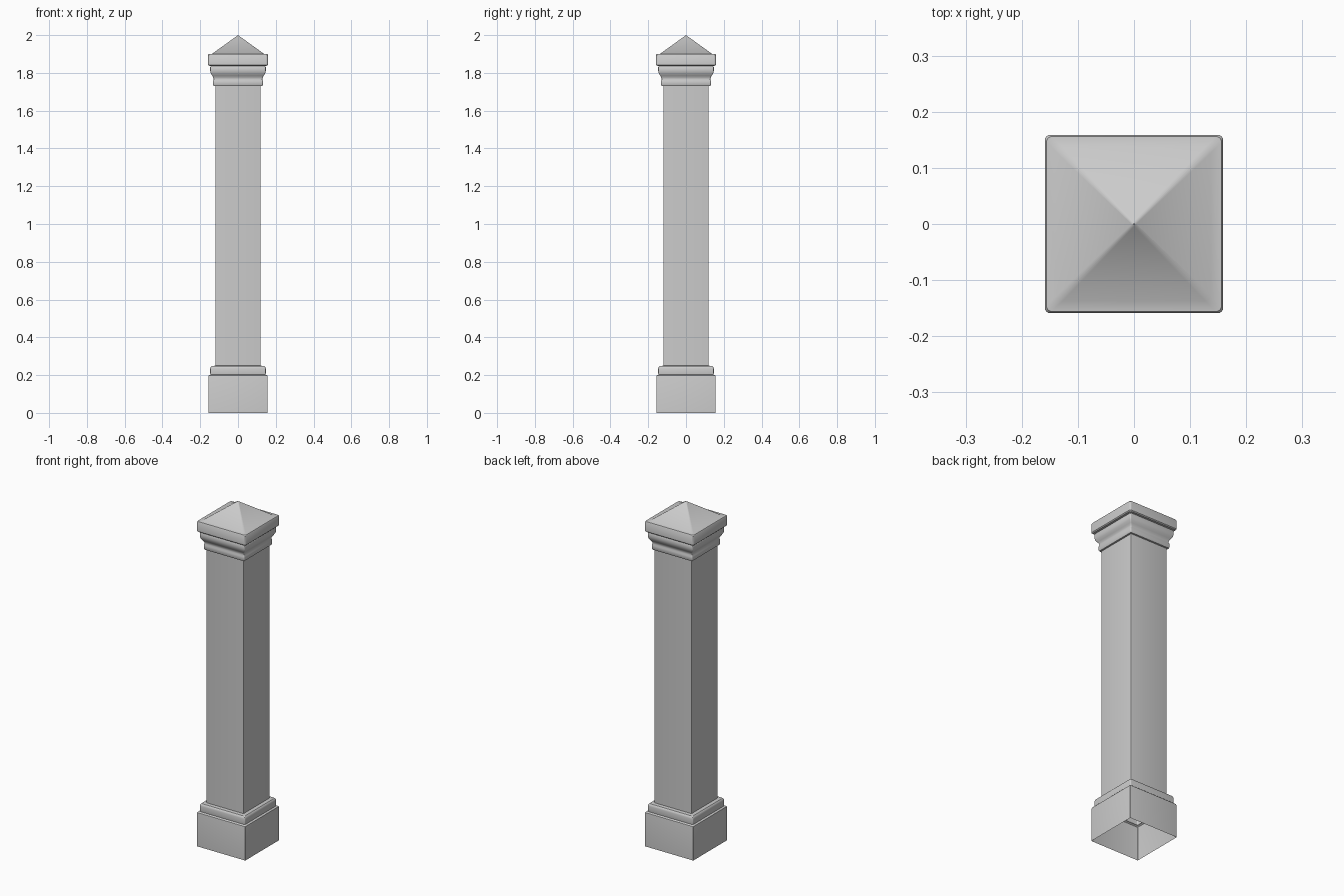
import bpy, bmesh, math

if "Cube" in bpy.data.objects:
    bpy.data.objects.remove(bpy.data.objects["Cube"])


def square_loft(name, profile, radius, tip=None, segs=4):
    """Sweep a (half width, z) profile round a square with rounded corners."""
    bm = bmesh.new()
    rings = []
    for half, z in profile:
        r = min(radius, half)
        ring = []
        for c in range(4):
            mid = math.radians(45 + 90 * c)
            cx = math.copysign(half - r, math.cos(mid))
            cy = math.copysign(half - r, math.sin(mid))
            for s in range(segs + 1):
                a = math.radians(90 * c + 90 * s / segs)
                ring.append(bm.verts.new((cx + r * math.cos(a), cy + r * math.sin(a), z)))
        rings.append(ring)
    n = len(rings[0])
    for lo, hi in zip(rings, rings[1:]):
        for i in range(n):
            j = (i + 1) % n
            bm.faces.new((lo[i], lo[j], hi[j], hi[i]))
    if tip is not None:
        apex = bm.verts.new((0, 0, tip))
        for i in range(n):
            bm.faces.new((rings[-1][i], rings[-1][(i + 1) % n], apex))
    mesh = bpy.data.meshes.new(name)
    bm.to_mesh(mesh)
    bm.free()
    obj = bpy.data.objects.new(name, mesh)
    bpy.context.collection.objects.link(obj)
    bpy.ops.object.select_all(action='DESELECT')
    obj.select_set(True)
    bpy.context.view_layer.objects.active = obj
    bpy.ops.object.shade_smooth_by_angle(angle=math.radians(32))
    return obj


# Plinth, open underneath
square_loft("plinth", [(0.157, 0), (0.157, 0.192), (0.156, 0.197),
                       (0.153, 0.2), (0.146, 0.202)], 0.004)

# Base moulding
square_loft("base_moulding", [(0.146, 0.202), (0.147, 0.21), (0.147, 0.235),
                              (0.145, 0.243), (0.14, 0.248), (0.12, 0.25)], 0.006)

# Shaft
square_loft("shaft", [(0.12, 0.25), (0.12, 1.73)], 0.003)

# Capital: lower band, cove and upper band
square_loft("capital", [(0.12, 1.73), (0.129, 1.731), (0.132, 1.737), (0.132, 1.758),
                        (0.129, 1.765), (0.13, 1.775), (0.136, 1.785), (0.144, 1.797),
                        (0.147, 1.81), (0.147, 1.83), (0.143, 1.837)], 0.006)

# Cap slab with flat rim and pyramid top
square_loft("cap", [(0.143, 1.837), (0.154, 1.838), (0.159, 1.843), (0.159, 1.894),
                    (0.156, 1.899), (0.137, 1.901), (0.004, 1.997)], 0.01, tip=2.0)
